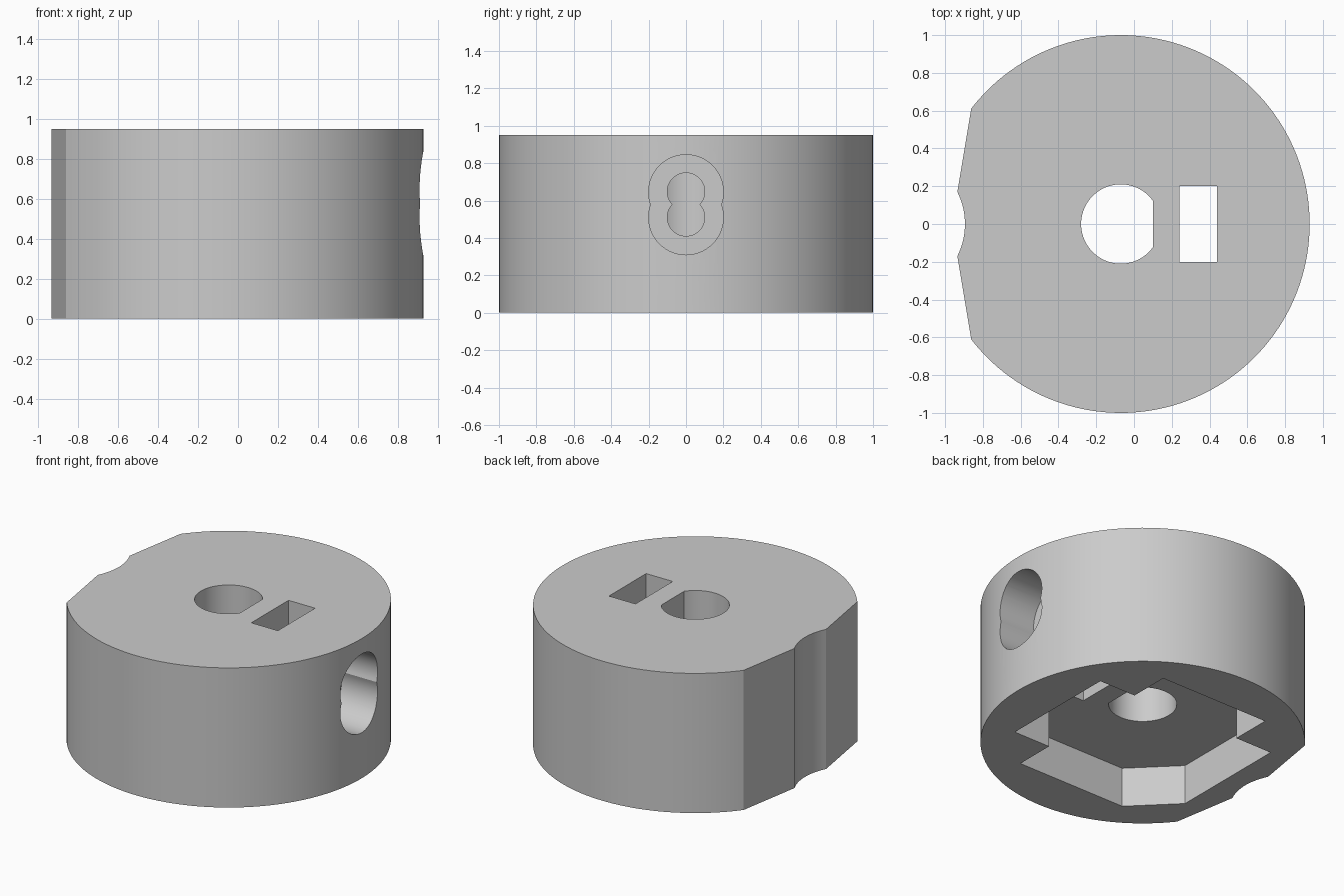
import bpy, bmesh, math

cube = bpy.data.objects.get("Cube")
if cube:
    bpy.data.objects.remove(cube, do_unlink=True)

CX = -0.07       # axis of the round body
HEIGHT = 0.95

grey = bpy.data.materials.new("plain grey")
grey.use_nodes = True
colour = (0.6, 0.6, 0.6, 1)
grey.diffuse_color = colour
grey.node_tree.nodes["Principled BSDF"].inputs["Base Color"].default_value = colour


def arc(cx, cy, r, start, end, steps):
    """Points along an arc, both ends included."""
    angles = [start + (end - start) * i / steps for i in range(steps + 1)]
    return [(cx + r * math.cos(a), cy + r * math.sin(a)) for a in angles]


def prism(name, outline, low, high, axis="z"):
    """Extrude an outline along z, or along x with the outline in y and z."""
    bm = bmesh.new()
    place = (lambda u, v: (u, v, low)) if axis == "z" else (lambda u, v: (low, u, v))
    face = bm.faces.new([bm.verts.new(place(u, v)) for u, v in outline])
    top = bmesh.ops.extrude_face_region(bm, geom=[face])["geom"]
    move = (0, 0, high - low) if axis == "z" else (high - low, 0, 0)
    bmesh.ops.translate(bm, vec=move, verts=[g for g in top if isinstance(g, bmesh.types.BMVert)])
    bmesh.ops.recalc_face_normals(bm, faces=bm.faces)
    mesh = bpy.data.meshes.new(name)
    bm.to_mesh(mesh)
    bm.free()
    mesh.materials.append(grey)
    obj = bpy.data.objects.new(name, mesh)
    bpy.context.collection.objects.link(obj)
    return obj


def double_circle(r, z_low, z_high):
    """Outline of two overlapping circles stacked in z."""
    t = math.asin((z_high - z_low) / 2 / r)
    lower = arc(0, z_low, r, math.pi - t, 2 * math.pi + t, 40)
    upper = arc(0, z_high, r, -t, math.pi + t, 40)
    return lower[:-1] + upper[:-1]


# Round body with two slanted flats and a shallow groove
rim = math.pi - math.atan2(0.61, 0.79)
groove = math.asin(0.17 / 0.38)
outline = arc(CX, 0, 1, -rim, rim, 120) + arc(-1.275, 0, 0.38, groove, -groove, 16)
body = prism("hub_body", outline, 0, HEIGHT)

# D-shaped shaft bore
flat = math.acos(0.17 / 0.21)
bore = prism("bore_cutter", arc(CX, 0, 0.21, flat, 2 * math.pi - flat, 64), -0.1, 1.1)

# Rectangular nut slot
slot = prism("slot_cutter", [(0.24, -0.2), (0.44, -0.2), (0.44, 0.2), (0.24, 0.2)], -0.1, 1.1)

# Cross-shaped pocket underneath, one inner corner cut diagonally
a, b = 0.41, 0.685
cross = [(b, -a), (b, a), (a, a), (a, b), (-a, b), (-a, a),
         (-b, a), (-b, -a), (-a, -b), (a, -b), (a, -a)]
pocket = prism("pocket_cutter", [(CX + x, y) for x, y in cross], -0.1, 0.27)

# Side screw hole with a wide counterbore
screw = prism("screw_cutter", double_circle(0.1, 0.51, 0.648), CX, 0.8, "x")
counterbore = prism("counterbore_cutter", double_circle(0.2, 0.51, 0.645), 0.64, 1.2, "x")

# Cut every opening, then discard the cutters
bpy.context.view_layer.objects.active = body
for cutter in (bore, slot, pocket, counterbore, screw):
    cut = body.modifiers.new(cutter.name, "BOOLEAN")
    cut.operation = "DIFFERENCE"
    cut.solver = "EXACT"
    cut.object = cutter
    cutter.hide_render = True
    bpy.ops.object.modifier_apply(modifier=cut.name)
    bpy.data.objects.remove(cutter, do_unlink=True)

bpy.ops.object.select_all(action="DESELECT")
body.select_set(True)
bpy.ops.object.shade_smooth_by_angle(angle=math.radians(25))
